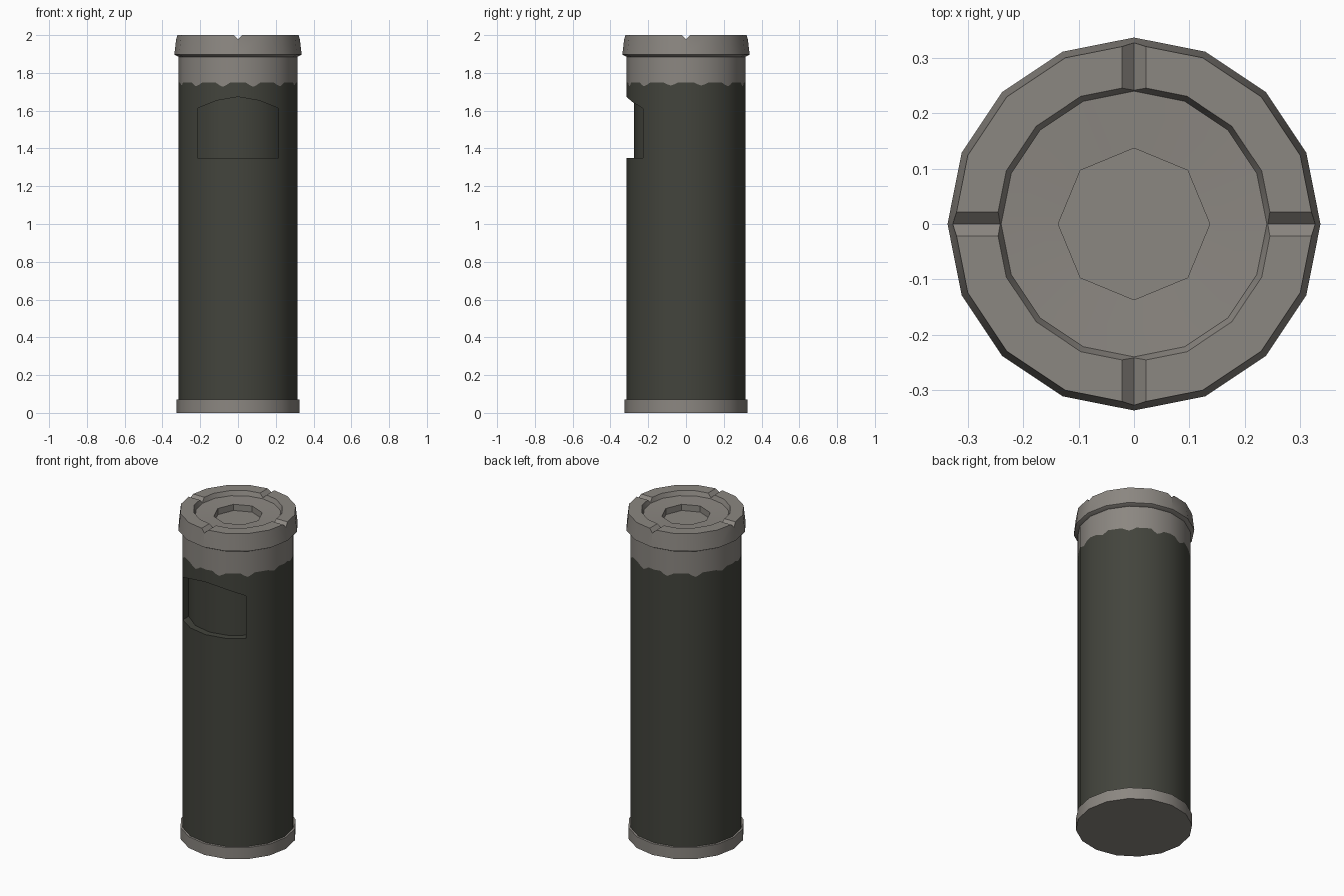
import bpy, bmesh, math
from mathutils import Vector

if "Cube" in bpy.data.objects:
    bpy.data.objects.remove(bpy.data.objects["Cube"])

SIDES = 16


def material(name, rgb):
    m = bpy.data.materials.new(name)
    m.diffuse_color = (*rgb, 1)
    m.use_nodes = True
    m.node_tree.nodes["Principled BSDF"].inputs["Base Color"].default_value = m.diffuse_color
    return m


METAL = material("warm_grey_metal", (0.26, 0.242, 0.22))
OLIVE = material("dark_olive", (0.056, 0.058, 0.046))


def poly_radius(r, a, n):
    # distance to the edge of a regular polygon with a corner at angle 0
    h = math.pi / n
    return r * math.cos(h) / math.cos((a % (2 * h)) - h)


def make(name, bm, mats):
    bmesh.ops.recalc_face_normals(bm, faces=bm.faces)
    me = bpy.data.meshes.new(name)
    bm.to_mesh(me)
    bm.free()
    for m in mats:
        me.materials.append(m)
    ob = bpy.data.objects.new(name, me)
    bpy.context.collection.objects.link(ob)
    return ob


def lathe(name, rows, cols, mats, mat_of_band=None):
    # rows: functions angle -> (radius, z); ends are closed
    bm = bmesh.new()
    angles = [2 * math.pi * i / cols for i in range(cols)]
    rings = []
    for row in rows:
        ring = []
        for a in angles:
            r, z = row(a)
            ring.append(bm.verts.new((r * math.cos(a), r * math.sin(a), z)))
        rings.append(ring)
    for k in range(len(rings) - 1):
        for i in range(cols):
            j = (i + 1) % cols
            f = bm.faces.new((rings[k][i], rings[k][j], rings[k + 1][j], rings[k + 1][i]))
            f.material_index = mat_of_band[k] if mat_of_band else 0
    bm.faces.new(rings[0][::-1])
    bm.faces.new(rings[-1])
    return make(name, bm, mats)


def ring(r, z, n=SIDES):
    return lambda a: (poly_radius(r, a, n), z)


def prism(name, front, back, mat):
    bm = bmesh.new()
    a = [bm.verts.new(p) for p in front]
    b = [bm.verts.new(p) for p in back]
    bm.faces.new(a)
    bm.faces.new(b[::-1])
    for i in range(len(a)):
        j = (i + 1) % len(a)
        bm.faces.new((a[i], b[i], b[j], a[j]))
    return make(name, bm, [mat])


def cut(ob, cutter):
    mod = ob.modifiers.new("cut", 'BOOLEAN')
    mod.operation = 'DIFFERENCE'
    mod.solver = 'EXACT'
    mod.object = cutter
    bpy.context.view_layer.objects.active = ob
    bpy.ops.object.modifier_apply(modifier=mod.name)
    bpy.data.objects.remove(cutter)


def smooth(ob):
    bpy.ops.object.select_all(action='DESELECT')
    ob.select_set(True)
    bpy.context.view_layer.objects.active = ob
    bpy.ops.object.shade_smooth_by_angle(angle=math.radians(30))


# body tube with a scalloped paint edge near the top
def wave(a):
    t = max(0.0, -math.cos(12 * (a + math.pi / 2)))
    front = 0.6 + 0.4 * abs(math.sin(a))
    return poly_radius(0.315, a, SIDES), 1.75 - 0.024 * front * t ** 1.5


body = lathe("body_tube", [ring(0.315, 0.04), wave, ring(0.315, 1.893)],
             SIDES * 6, [OLIVE, METAL], [0, 1])

# arched window recess on the front, floor follows the tube
xs = [-0.215, -0.115, 0, 0.115, 0.215]
tops = [1.612, 1.653, 1.673, 1.653, 1.612]
bm = bmesh.new()
grid = []
for x, top in zip(xs, tops):
    y = -math.sqrt(0.275 ** 2 - x * x)
    grid.append([bm.verts.new(p) for p in
                 ((x, -0.4, 1.35), (x, y, 1.35), (x, y, top), (x, -0.4, top))])
for p, q in zip(grid, grid[1:]):
    for i in range(4):
        j = (i + 1) % 4
        bm.faces.new((p[i], p[j], q[j], q[i]))
bm.faces.new(grid[0])
bm.faces.new(grid[-1])
cut(body, make("window_cutter", bm, [OLIVE]))

# round shading on the tube wall, flat elsewhere
me = body.data
for p in me.polygons:
    p.use_smooth = True
normals = [None] * len(me.loops)
for p in me.polygons:
    for li in p.loop_indices:
        co = me.vertices[me.loops[li].vertex_index].co
        radial = Vector((co.x, co.y, 0)).normalized()
        normals[li] = radial if radial.dot(p.normal) > 0.9 else p.normal.copy()
me.normals_split_custom_set(normals)

# base ring
base = lathe("base_ring", [ring(0.325, 0), ring(0.325, 0.07), ring(0.315, 0.072)],
             SIDES, [METAL])
smooth(base)

# cap with a raised rim, dished top and octagonal socket
cap = lathe("cap", [ring(0.315, 1.885), ring(0.337, 1.897), ring(0.325, 2.0),
                    ring(0.25, 2.0), ring(0.24, 1.973),
                    ring(0.137, 1.968, 8), ring(0.137, 1.93, 8)],
            SIDES, [METAL])

# four V notches across the rim
section = [(0, 1.978), (0.122, 2.1), (-0.122, 2.1)]
cut(cap, prism("notch_cutter", [(u, -0.5, z) for u, z in section],
               [(u, 0.5, z) for u, z in section], METAL))
cut(cap, prism("notch_cutter", [(-0.5, u, z) for u, z in section],
               [(0.5, u, z) for u, z in section], METAL))
smooth(cap)
